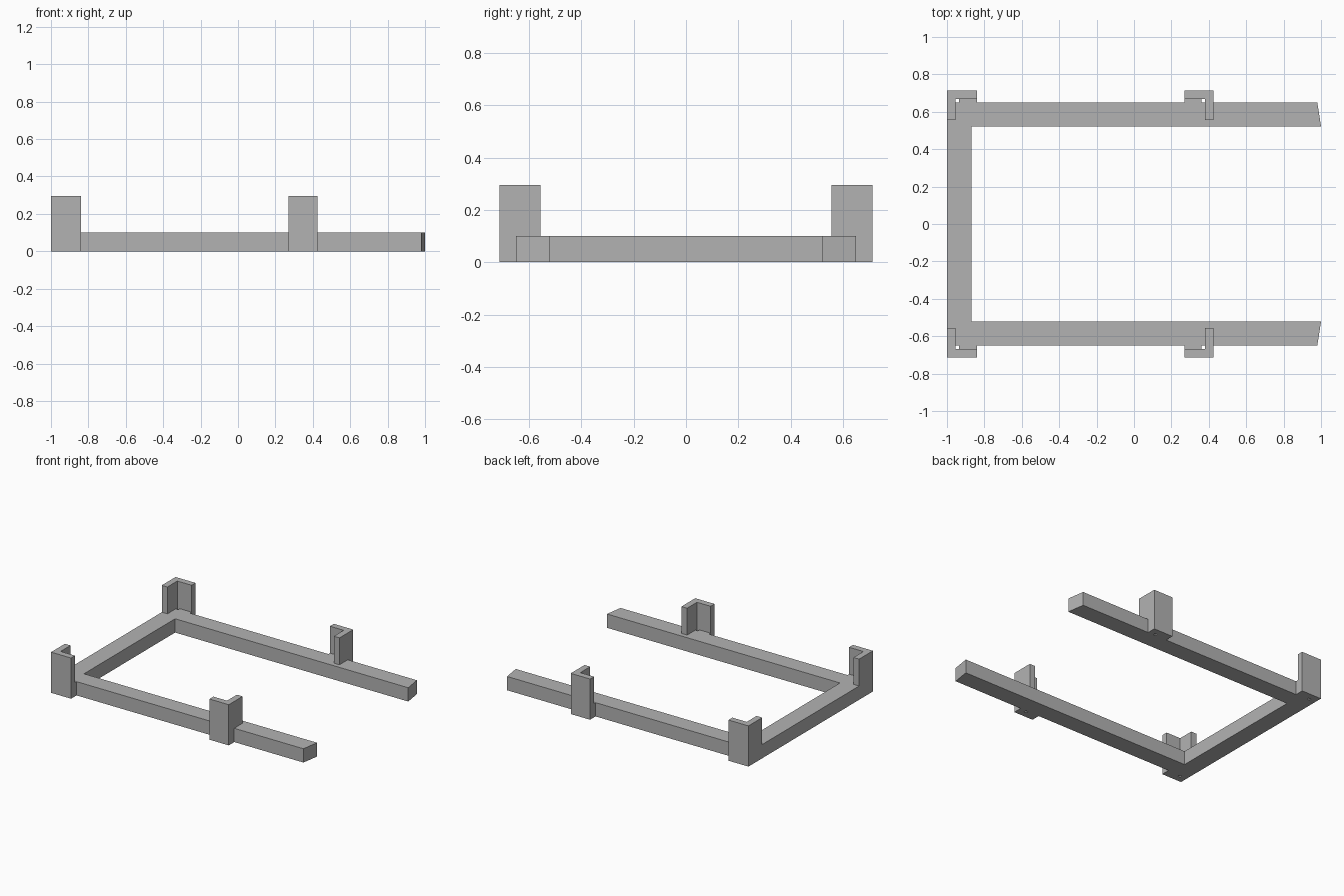
import bpy, bmesh

if "Cube" in bpy.data.objects:
    bpy.data.objects.remove(bpy.data.objects["Cube"])

RAIL_H, POST_H = 0.10, 0.295

grey = bpy.data.materials.new("mid grey")
grey.diffuse_color = (0.45, 0.45, 0.45, 1)
grey.use_nodes = True
grey.node_tree.nodes["Principled BSDF"].inputs["Base Color"].default_value = grey.diffuse_color


def prism(name, outline, z0, z1):
    """Extrude a flat outline straight up from z0 to z1."""
    bm = bmesh.new()
    face = bm.faces.new([bm.verts.new((x, y, z0)) for x, y in outline])
    top = bmesh.ops.extrude_face_region(bm, geom=[face])["geom"]
    verts = [v for v in top if isinstance(v, bmesh.types.BMVert)]
    bmesh.ops.translate(bm, verts=verts, vec=(0, 0, z1 - z0))
    bmesh.ops.recalc_face_normals(bm, faces=bm.faces)
    mesh = bpy.data.meshes.new(name)
    bm.to_mesh(mesh)
    bm.free()
    mesh.materials.append(grey)
    obj = bpy.data.objects.new(name, mesh)
    bpy.context.collection.objects.link(obj)
    return obj


# U-shaped frame: half outline with seats and relief notches for the brackets
half = [(-1, 0.555), (-0.955, 0.555), (-0.955, 0.65), (-0.935, 0.65),
        (-0.935, 0.668), (-0.84, 0.668), (-0.84, 0.65),
        (0.27, 0.65), (0.27, 0.668), (0.36, 0.668), (0.36, 0.65),
        (0.38, 0.65), (0.38, 0.555), (0.425, 0.555), (0.425, 0.65),
        (0.98, 0.65), (1, 0.522), (-0.87, 0.522)]
frame = prism("frame", half + [(x, -y) for x, y in reversed(half)], 0, RAIL_H)

# L-shaped brackets: outer corner x, inward direction along x, length
for place, cx, d, length in (("corner", -1, 1, 0.16), ("middle", 0.425, -1, 0.155)):
    for side, s in (("back", 1), ("front", -1)):
        pts = [(0, 0.555), (0, 0.713), (length, 0.713),
               (length, 0.668), (0.045, 0.668), (0.045, 0.555)]
        prism(f"{side}_{place}_bracket",
              [(cx + d * x, s * y) for x, y in pts], 0, POST_H)
